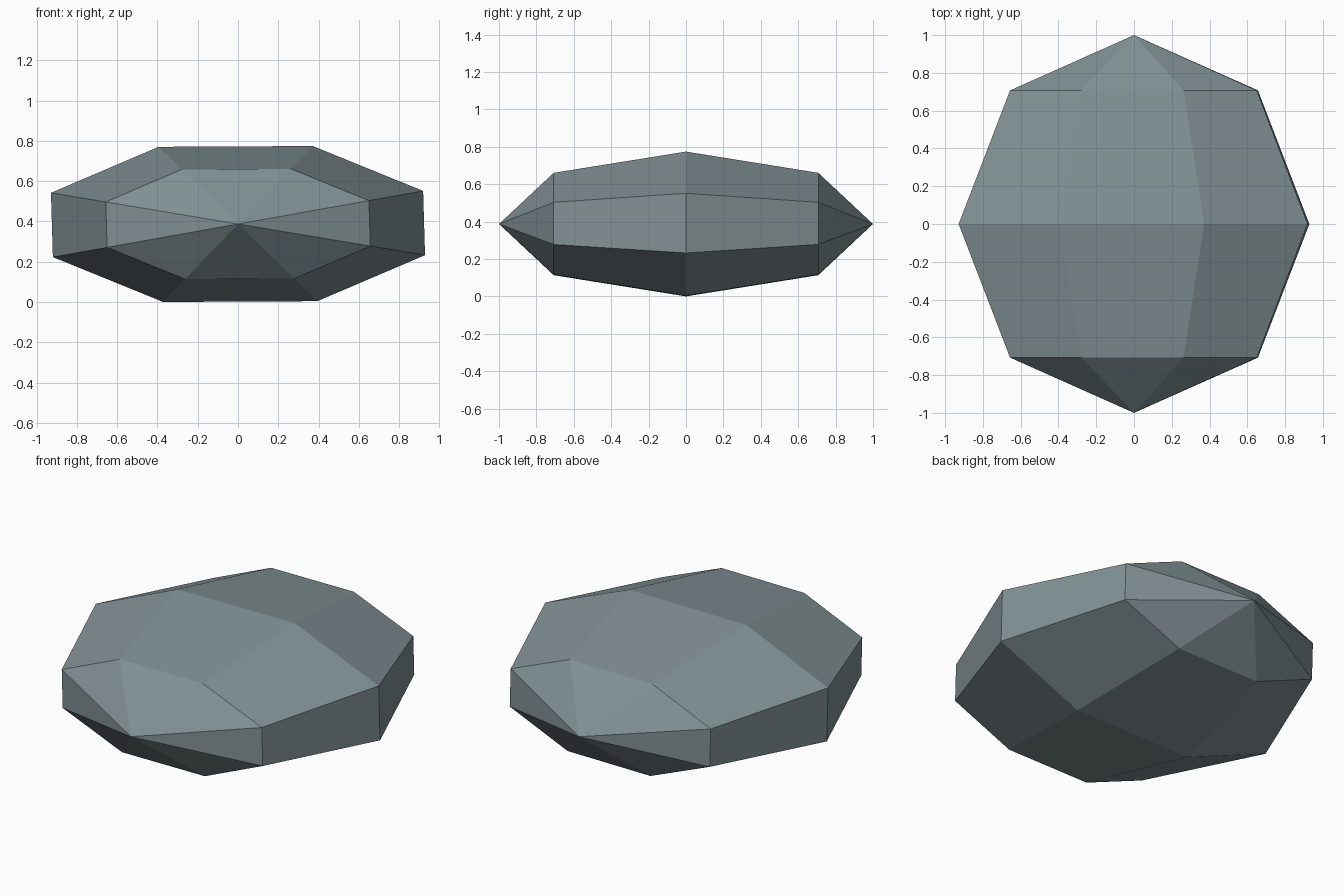
import bpy
import math
from mathutils import Matrix

if "Cube" in bpy.data.objects:
    bpy.data.objects.remove(bpy.data.objects["Cube"])

HALF_HEIGHT = 0.387   # half of the flattened stone's height
ROLL = math.radians(22.5 + 0.7)   # flat facets up and down, with a slight tilt

# Faceted pebble: a coarse sphere with its poles at front and back, flattened in height
bpy.ops.mesh.primitive_uv_sphere_add(segments=8, ring_count=4, radius=1)
pebble = bpy.context.object
pebble.name = "pebble"
pebble.data.name = "pebble"

spin = Matrix.Rotation(ROLL, 4, 'Z')
lay_down = Matrix.Rotation(math.radians(90), 4, 'X')
flatten = Matrix.Diagonal((1, 1, HALF_HEIGHT / 0.9285, 1))
lift = Matrix.Translation((0, 0, HALF_HEIGHT))
pebble.data.transform(lift @ flatten @ lay_down @ spin)
bpy.ops.object.shade_flat()

# Blue-grey stone
stone = bpy.data.materials.new("blue grey stone")
stone.diffuse_color = (0.22, 0.28, 0.30, 1)
stone.use_nodes = True
stone.node_tree.nodes["Principled BSDF"].inputs["Base Color"].default_value = stone.diffuse_color
pebble.data.materials.append(stone)
